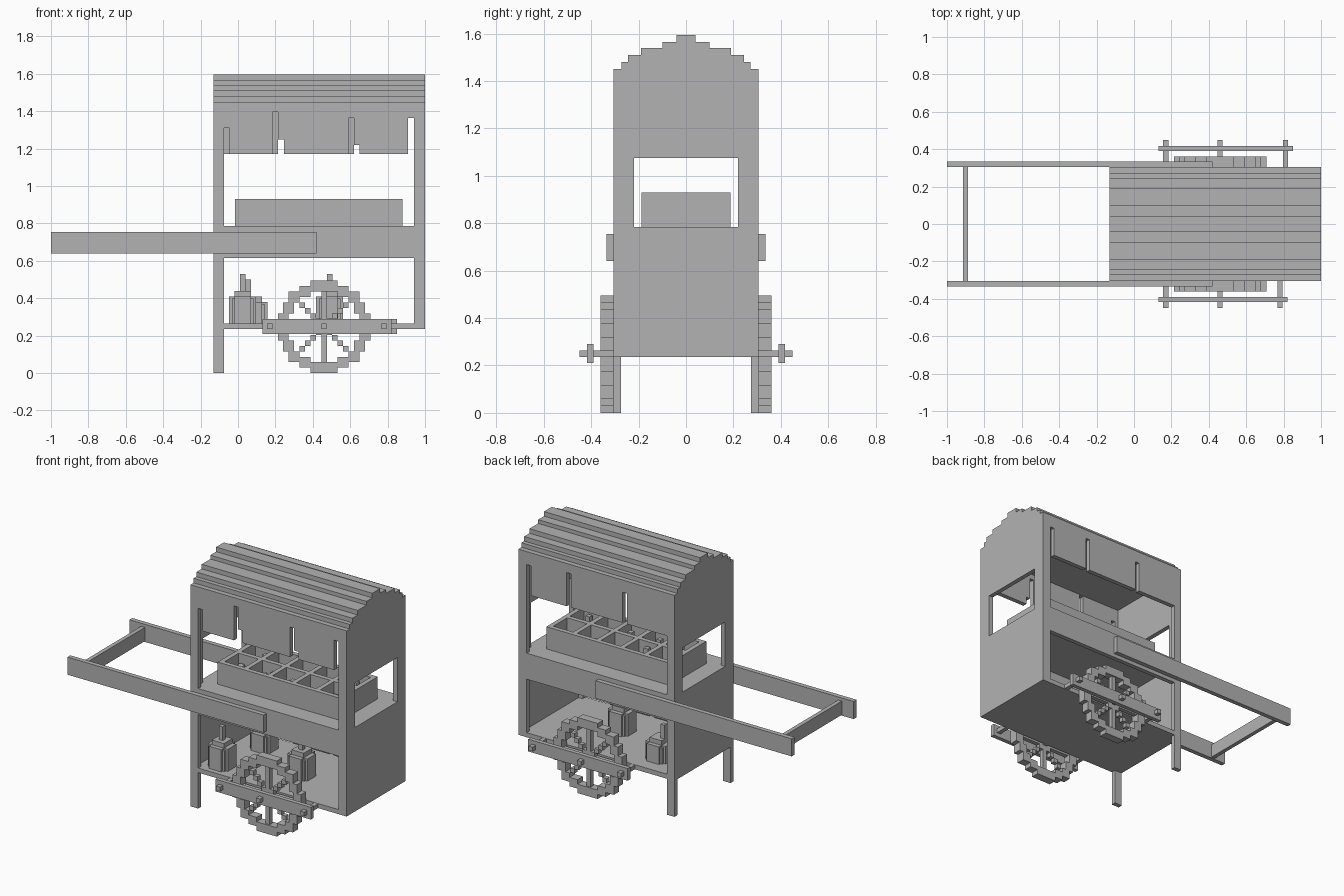
import bpy
import bmesh
import random
from mathutils import Matrix, Vector

random.seed(4)
if "Cube" in bpy.data.objects:
    bpy.data.objects.remove(bpy.data.objects["Cube"])

grey = bpy.data.materials.new("plain grey")
grey.use_nodes = True
COLOUR = (0.45, 0.45, 0.45, 1)
grey.diffuse_color = COLOUR
grey.node_tree.nodes["Principled BSDF"].inputs["Base Color"].default_value = COLOUR


def finish(name, bm):
    bmesh.ops.recalc_face_normals(bm, faces=bm.faces)
    mesh = bpy.data.meshes.new(name)
    bm.to_mesh(mesh)
    bm.free()
    mesh.materials.append(grey)
    obj = bpy.data.objects.new(name, mesh)
    bpy.context.scene.collection.objects.link(obj)
    return obj


def boxes(name, spans):
    """One object from boxes given as (x0, x1, y0, y1, z0, z1)."""
    bm = bmesh.new()
    for x0, x1, y0, y1, z0, z1 in spans:
        size = Vector((x1 - x0, abs(y1 - y0), z1 - z0))
        mid = Vector((x0 + x1, y0 + y1, z0 + z1)) / 2
        bmesh.ops.create_cube(bm, size=1, matrix=Matrix.Translation(mid) @ Matrix.Diagonal(size).to_4x4())
    return finish(name, bm)


X0, X1, Y = -0.13, 1.0, 0.305       # body extents
T = 0.03                            # board thickness
LEFT, RIGHT = -0.075, 0.94          # side opening
FLOOR, COUNTER, CEIL = 0.235, 0.785, 1.40

# Stepped roof, extruded along x
steps = [(Y, 1.45), (0.273, 1.48), (0.245, 1.51), (0.19, 1.54), (0.1, 1.565), (0.04, 1.595)]
half = [(Y, CEIL)]
for i, (y, z) in enumerate(steps):
    half.append((y, z))
    if i + 1 < len(steps):
        half.append((steps[i + 1][0], z))
profile = half + [(-y, z) for y, z in reversed(half)]
bm = bmesh.new()
face = bm.faces.new([bm.verts.new((X0, y, z)) for y, z in profile])
ext = bmesh.ops.extrude_face_region(bm, geom=[face], use_keep_orig=True)
bmesh.ops.translate(bm, vec=(X1 - X0, 0, 0),
                    verts=[v for v in ext["geom"] if isinstance(v, bmesh.types.BMVert)])
finish("stepped_roof", bm)

# End walls with a window
for name, x in (("left_end_wall", X1 - T), ("right_end_wall", X0)):
    boxes(name, [
        (x, x + T, -Y, Y, FLOOR, COUNTER),
        (x, x + T, -Y, -0.22, COUNTER, 1.075),
        (x, x + T, 0.22, Y, COUNTER, 1.075),
        (x, x + T, -Y, Y, 1.075, CEIL)])

# Floor and counter
boxes("floor", [(X0 + T, X1 - T, -Y, Y, FLOOR, FLOOR + T)])
boxes("counter", [(X0 + T, X1 - T, -Y + T, Y - T, COUNTER - T, COUNTER)])

# Slits in the hanging cloths: (start, end, top)
slits = {
    "front": [(LEFT, -0.045, 1.31), (0.185, 0.215, 1.395), (0.215, 0.245, 1.25),
              (0.59, 0.62, 1.365), (0.62, 0.65, 1.22), (0.91, RIGHT, 1.365)],
    "back": [(0.215, 0.245, 1.37), (0.62, 0.65, 1.39), (0.91, RIGHT, 1.365)]}

# Voxel wheel cells
CELL = 0.0291
WX, WZ = 0.46, 0.247
rim, spokes = [], []
for i in range(-8, 9):
    for j in range(-8, 9):
        r = (i * i + j * j) ** 0.5
        if 6.7 <= r < 8.5:
            rim.append((i, j))
        elif r < 6.7 and (i == 0 or j == 0 or abs(i) == abs(j)):
            spokes.append((i, j))


def cells(pairs, y0, y1):
    return [(WX + (i - .5) * CELL, WX + (i + .5) * CELL, y0, y1,
             WZ + (j - .5) * CELL, WZ + (j + .5) * CELL) for i, j in pairs]


# Everything repeated on front and back
for side, s in (("front", -1), ("back", 1)):
    out, inn = s * Y, s * (Y - T)
    boxes(side + "_frame", [
        (X0, LEFT, inn, out, 0, CEIL),
        (RIGHT, X1, inn, out, FLOOR, CEIL),
        (LEFT, RIGHT, inn, out, 0.615, COUNTER)])

    # Cloth strips between and above the slits
    cloth, x = [], LEFT
    for a, b, top in slits[side]:
        if a > x:
            cloth.append((x, a, inn, out, 1.17, CEIL))
        cloth.append((a, b, inn, out, top, CEIL))
        x = b
    boxes(side + "_cloth", cloth)

    # Wheel, outrigger board and pins
    boxes(side + "_wheel_rim", cells(rim, out, s * 0.36))
    boxes(side + "_wheel_spokes", cells(spokes, s * 0.32, s * 0.35))
    end = 0.82 if s < 0 else 0.85
    boxes(side + "_wheel_board", [(0.13, end, s * 0.39, s * 0.418, 0.21, 0.29)])
    boxes(side + "_pins", [(px - 0.014, px + 0.014, out, s * 0.45, 0.236, 0.264)
                           for px in (0.17, WX, end - 0.04)])

    # Pulling shaft
    boxes(side + "_shaft", [(-1, 0.42, out, s * 0.335, 0.64, 0.755)])

boxes("shaft_crossbar", [(-0.915, -0.888, -Y, Y, 0.645, 0.735)])

# Compartment tray on the counter
TX0, TX1, TY, TZ = -0.015, 0.88, 0.188, 0.93
COLS = 5
pitch = (TX1 - TX0 - T) / COLS
tray = [(TX0, TX1, -TY, TY, COUNTER, COUNTER + T)]
tray += [(TX0, TX1, y - T / 2, y + T / 2, COUNTER, TZ) for y in (-TY + T / 2, 0, TY - T / 2)]
tray += [(TX0 + k * pitch, TX0 + k * pitch + T, -TY, TY, COUNTER, TZ) for k in range(COLS + 1)]
boxes("compartment_tray", tray)

# Small goods inside the compartments
goods = []
for k in range(COLS):
    for row in (-1, 1):
        for n in range(3):
            gx = TX0 + T + k * pitch + random.uniform(0.02, 0.11)
            gy = row * random.uniform(0.035, 0.135)
            gz = random.uniform(0.85, 0.91)
            goods.append((gx - 0.015, gx + 0.015, gy - 0.015, gy + 0.015, COUNTER + T, gz))
boxes("tray_goods", goods)

# Jars on the floor with ladle handles
for n, (jx, jy, lift) in enumerate([(0.025, -0.2, 0), (0.085, 0.15, -T), (0.49, -0.04, 0)]):
    base, top = FLOOR + T, 0.41 + lift

    def block(hx, hy, z0, z1, dx=0):
        return (jx + dx - hx, jx + dx + hx, jy - hy, jy + hy, z0, z1)

    boxes("jar_%d" % (n + 1), [
        block(0.072, 0.044, base, top),
        block(0.044, 0.072, base, top),
        block(0.058, 0.058, base, top - 0.01),
        block(0.044, 0.044, top, top + T)])
    hdx = -T if n == 1 else 0
    boxes("ladle_%d" % (n + 1), [block(0.014, 0.014, top + T, top + 0.12, hdx)])
